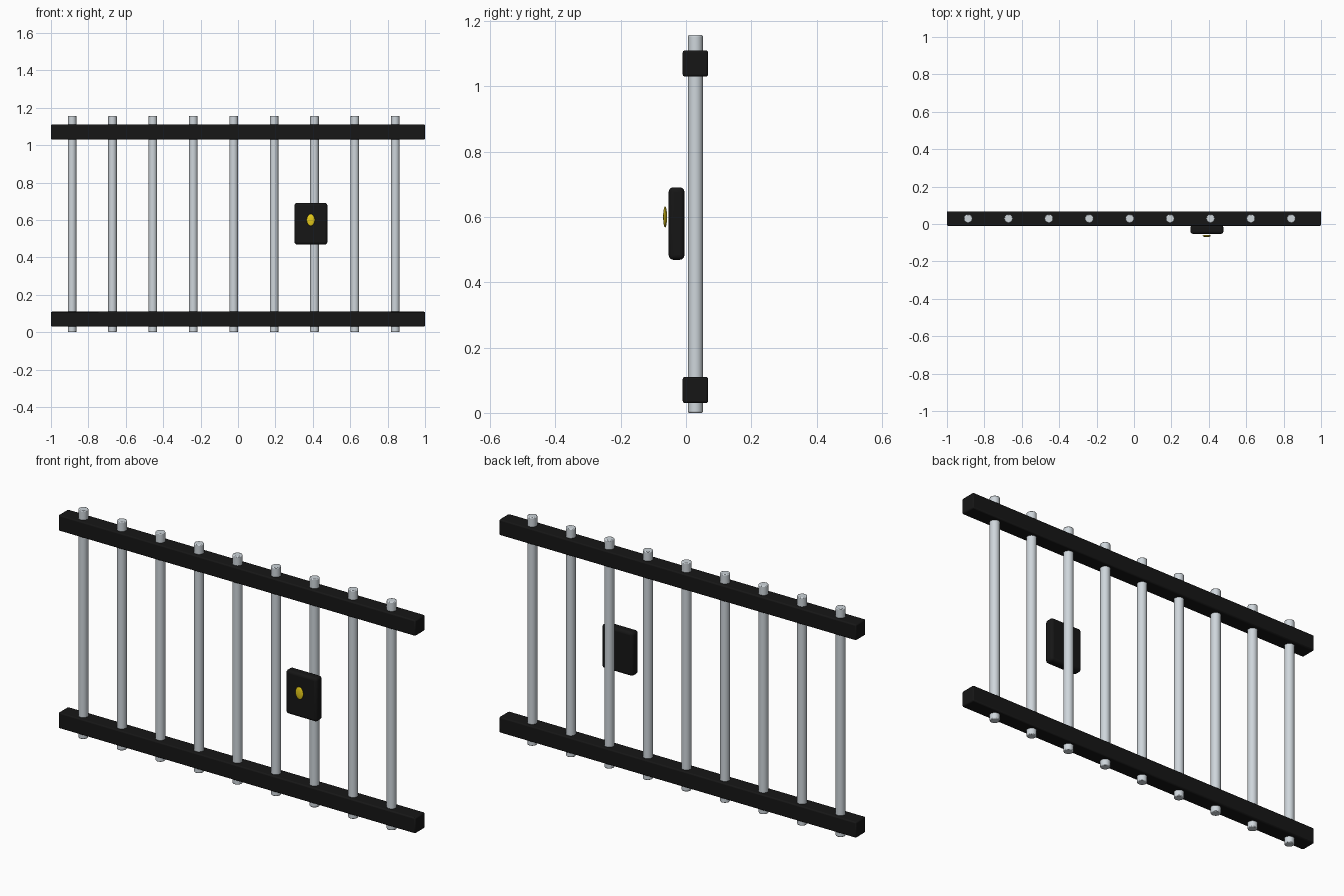
import bpy, math

if "Cube" in bpy.data.objects:
    bpy.data.objects.remove(bpy.data.objects["Cube"])


def material(name, color):
    m = bpy.data.materials.new(name)
    m.diffuse_color = color
    m.use_nodes = True
    m.node_tree.nodes["Principled BSDF"].inputs["Base Color"].default_value = m.diffuse_color
    return m


black = material("black_iron", (0.008, 0.008, 0.008, 1))
steel = material("steel", (0.62, 0.67, 0.71, 1))
gold = material("gold", (0.8, 0.6, 0.01, 1))


def finish(name, mat, bevel=0, segments=2):
    ob = bpy.context.object
    ob.name = name
    ob.data.materials.append(mat)
    bpy.ops.object.transform_apply(location=False, rotation=False, scale=True)
    if bevel:
        b = ob.modifiers.new("bevel", 'BEVEL')
        b.width, b.segments = bevel, segments
        b.limit_method = 'ANGLE'
        b.angle_limit = math.radians(40)
    bpy.ops.object.shade_smooth_by_angle(angle=math.radians(35))
    return ob


def box(name, center, size, mat, bevel, segments=2):
    bpy.ops.mesh.primitive_cube_add(size=1, location=center)
    bpy.context.object.scale = size
    return finish(name, mat, bevel, segments)


Y = 0.029  # plane of the bars

# Horizontal rails
for name, z in (("bottom_rail", 0.07), ("top_rail", 1.07)):
    box(name, (0, Y, z), (2, 0.078, 0.08), black, 0.006)

# Vertical bars
for i in range(9):
    bpy.ops.mesh.primitive_cylinder_add(vertices=32, radius=0.023, depth=1.157,
                                        location=(-0.887 + 0.216 * i, Y, 0.5785))
    finish(f"bar_{i + 1}", steel, 0.004)

# Lock box
box("lock_box", (0.39, -0.029, 0.58), (0.176, 0.048, 0.222), black, 0.014, 4)

# Keyhole plate, a thin lens standing just off the lock
bpy.ops.mesh.primitive_uv_sphere_add(segments=32, ring_count=16, radius=1,
                                     location=(0.389, -0.064, 0.6))
bpy.context.object.scale = (0.022, 0.006, 0.032)
finish("keyhole_plate", gold)
